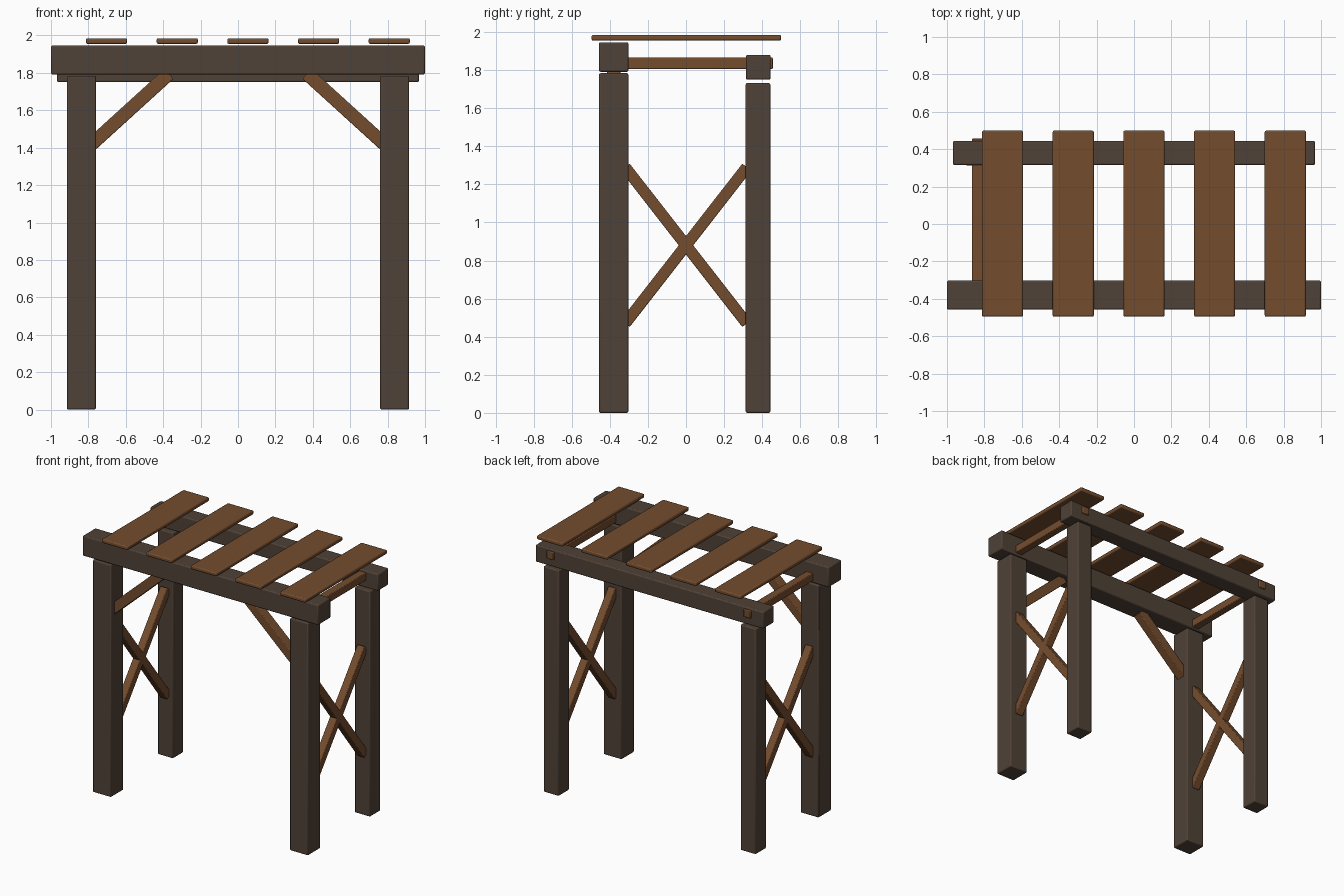
import bpy, math

default = bpy.data.objects.get("Cube")
if default:
    bpy.data.objects.remove(default, do_unlink=True)


def material(name, rgb):
    mat = bpy.data.materials.new(name)
    mat.use_nodes = True
    mat.diffuse_color = (*rgb, 1)
    mat.node_tree.nodes["Principled BSDF"].inputs["Base Color"].default_value = (*rgb, 1)
    return mat


DARK = material("dark timber", (0.08, 0.054, 0.038))
BROWN = material("brown wood", (0.175, 0.073, 0.027))


def timber(name, centre, size, mat, rotation=(0, 0, 0), bevel=0.008):
    """A box of wood with slightly softened edges."""
    bpy.ops.mesh.primitive_cube_add(size=1, location=centre)
    obj = bpy.context.object
    obj.name = name
    obj.scale = size
    bpy.ops.object.transform_apply(location=False, rotation=False, scale=True)
    obj.rotation_euler = rotation
    obj.data.materials.append(mat)
    mod = obj.modifiers.new("soft edges", "BEVEL")
    mod.width = bevel
    mod.segments = 2
    bpy.ops.object.shade_smooth_by_angle(angle=math.radians(30))
    return obj


POST_X = 0.837
FRONT_Y, BACK_Y = -0.38, 0.378

# Long beams across the front and back
timber("front_beam", (0, FRONT_Y, 1.869), (2.0, 0.155, 0.155), DARK)
timber("back_beam", (0, BACK_Y + 0.002, 1.815), (1.935, 0.13, 0.13), DARK)

for side, s in (("left", 1), ("right", -1)):
    x = s * POST_X

    # Posts
    timber(f"front_post_{side}", (x, FRONT_Y, 0.892), (0.155, 0.155, 1.784), DARK)
    timber(f"back_post_{side}", (x, BACK_Y, 0.866), (0.13, 0.13, 1.732), DARK)

    # Side rail running through the back beam
    timber(f"side_rail_{side}", (x, 0.008, 1.836), (0.06, 0.896, 0.06), BROWN, bevel=0.005)

    # Crossed braces between front and back posts
    for label, d in (("rising", 1), ("falling", -1)):
        timber(f"cross_brace_{label}_{side}", (x, 0, 0.88), (0.06, 1.04, 0.06), BROWN,
               (d * math.radians(52.1), 0, 0), bevel=0.005)

    # Knee brace from front post up to front beam
    timber(f"knee_brace_{side}", (s * 0.583, FRONT_Y, 1.6), (0.58, 0.07, 0.072), BROWN,
           (0, s * math.radians(42.3), 0), bevel=0.005)

# Roof planks
for i in range(5):
    timber(f"roof_plank_{i + 1}", (-0.703 + 0.378 * i, 0.002, 1.97), (0.22, 0.995, 0.03), BROWN)
